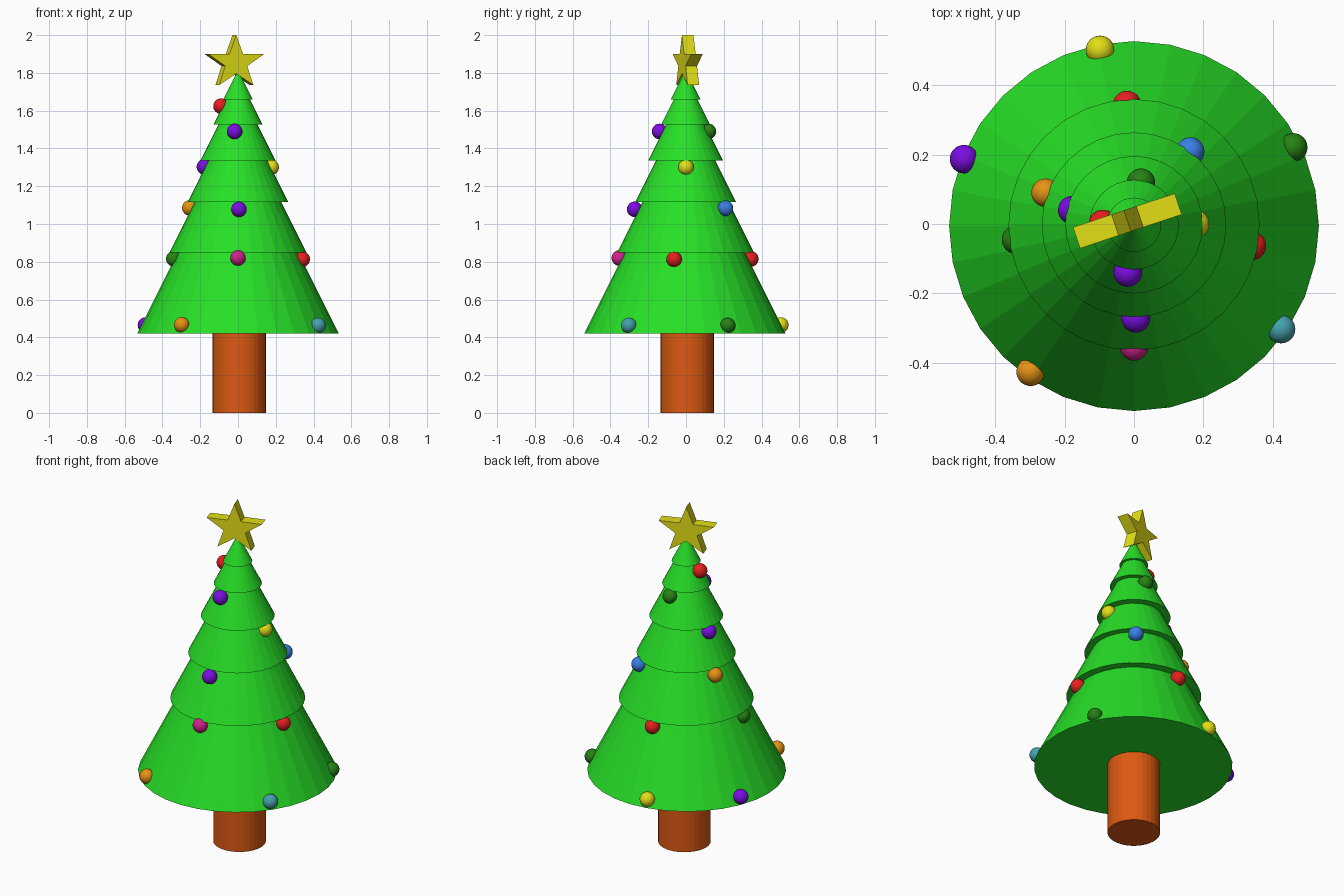
import bpy
import math

if "Cube" in bpy.data.objects:
    bpy.data.objects.remove(bpy.data.objects["Cube"])


def material(name, rgb):
    m = bpy.data.materials.new(name)
    m.diffuse_color = (*rgb, 1)
    m.use_nodes = True
    m.node_tree.nodes["Principled BSDF"].inputs["Base Color"].default_value = m.diffuse_color
    return m


COL = {name: material(name, rgb) for name, rgb in {
    "leaf green": (0.02, 0.74, 0.02),
    "bark brown": (0.72, 0.10, 0.006),
    "yellow": (0.76, 0.74, 0.008),
    "red": (0.78, 0.014, 0.014),
    "purple": (0.20, 0.004, 0.76),
    "dark green": (0.02, 0.22, 0.007),
    "orange": (0.78, 0.29, 0.007),
    "blue": (0.04, 0.21, 0.78),
    "pink": (0.66, 0.015, 0.27),
    "teal": (0.06, 0.36, 0.42),
}.items()}


def finish(name, colour):
    ob = bpy.context.object
    ob.name = name
    ob.data.materials.append(COL[colour])
    return ob


# Trunk
bpy.ops.mesh.primitive_cylinder_add(vertices=32, radius=0.141, depth=0.46,
                                    location=(0.006, 0.006, 0.23))
finish("trunk", "bark brown")

# Foliage tiers: each cone is twice as tall as its radius
TIERS = [(0.42, 0.533), (0.85, 0.362), (1.117, 0.266),
         (1.337, 0.198), (1.528, 0.129), (1.66, 0.078)]
for i, (z, r) in enumerate(TIERS):
    bpy.ops.mesh.primitive_cone_add(vertices=32, radius1=r, radius2=0, depth=2 * r,
                                    location=(0, -0.006 if i == 0 else -0.002, z + r))
    finish(f"foliage_tier_{i + 1}", "leaf green")

# Star: extruded five-pointed outline, slightly squashed in height, turned about z
R, INNER, HALF, SQUASH = 0.1625, 0.064, 0.032, 0.9
outline = []
for k in range(10):
    rad = R if k % 2 == 0 else INNER
    a = math.pi / 2 + k * math.pi / 5
    outline.append((rad * math.cos(a), rad * math.sin(a) * SQUASH))
verts = [(x, y, z) for y in (-HALF, HALF) for x, z in outline]
faces = [tuple(range(10)), tuple(range(19, 9, -1))]
faces += [(k, k + 10, (k + 1) % 10 + 10, (k + 1) % 10) for k in range(10)]
mesh = bpy.data.meshes.new("star")
mesh.from_pydata(verts, [], faces)
star = bpy.data.objects.new("star", mesh)
bpy.context.collection.objects.link(star)
star.location = (-0.019, 0.009, 2 - R * SQUASH)
star.rotation_euler.z = math.radians(18.4)
mesh.materials.append(COL["yellow"])

# Baubles
BAUBLES = [
    ("red", -0.09, 0.0, 1.624), ("purple", -0.018, -0.14, 1.49),
    ("dark green", 0.02, 0.119, 1.49), ("purple", -0.178, 0.04, 1.303),
    ("yellow", 0.176, 0.0, 1.30), ("purple", 0.005, -0.272, 1.078),
    ("orange", -0.255, 0.09, 1.085), ("blue", 0.162, 0.209, 1.083),
    ("dark green", -0.34, -0.045, 0.816), ("red", 0.34, -0.063, 0.813),
    ("pink", 0.0, -0.353, 0.82), ("red", -0.02, 0.343, 0.815),
    ("yellow", -0.098, 0.502, 0.465), ("dark green", 0.459, 0.221, 0.463),
    ("purple", -0.49, 0.187, 0.465), ("orange", -0.298, -0.426, 0.466),
    ("teal", 0.424, -0.303, 0.463),
]
for i, (colour, x, y, z) in enumerate(BAUBLES):
    bpy.ops.mesh.primitive_uv_sphere_add(segments=32, ring_count=16, radius=0.041,
                                         location=(x, y, z))
    finish(f"bauble_{i + 1}", colour)
    bpy.ops.object.shade_smooth()
